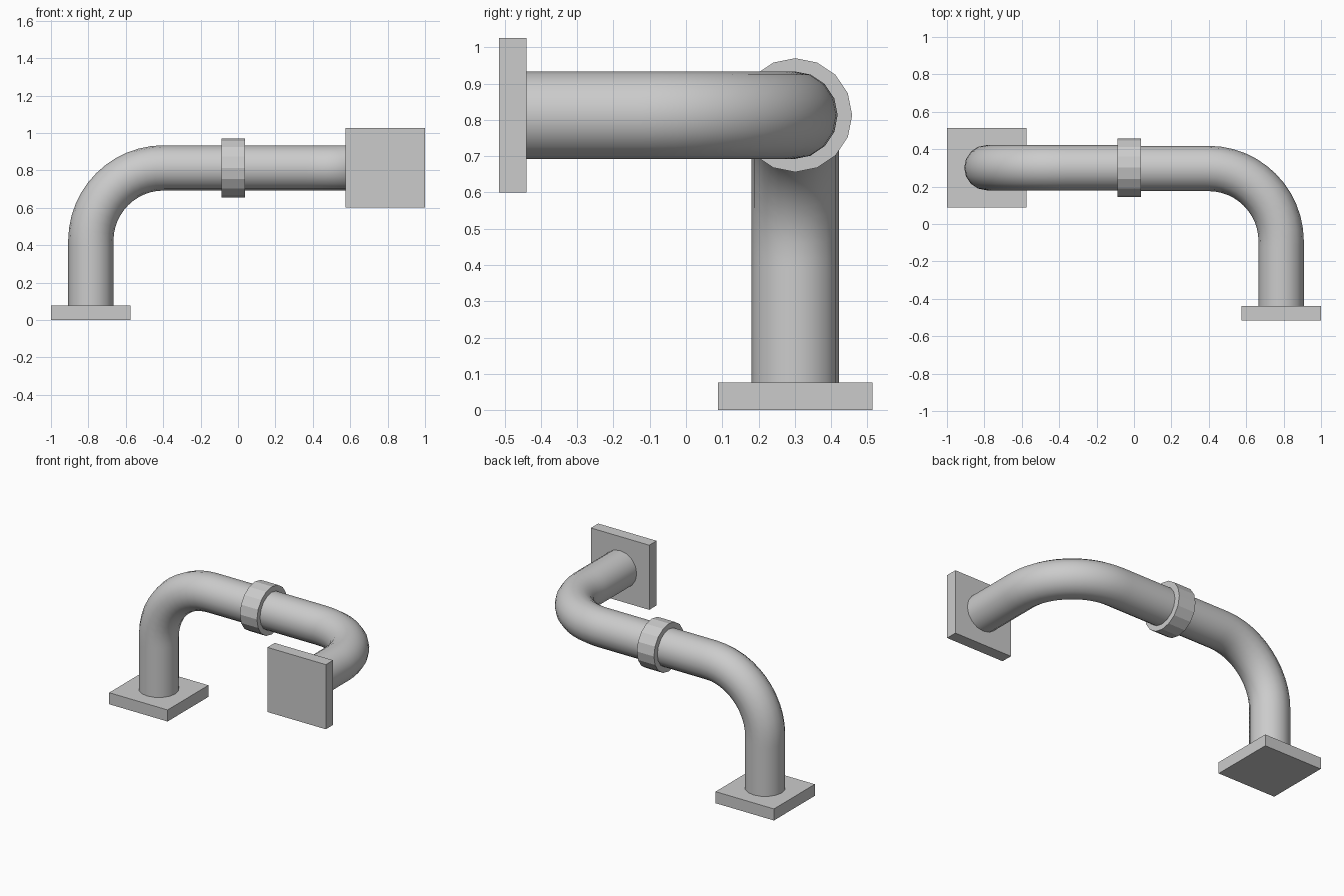
import bpy, bmesh
from math import pi, cos, sin, radians
from mathutils import Vector

if "Cube" in bpy.data.objects:
    bpy.data.objects.remove(bpy.data.objects["Cube"])

R = 0.121          # pipe radius
BEND = 0.39        # bend centreline radius
CY, CZ = 0.301, 0.813
CX = 0.787


def plate(name, loc, size):
    bpy.ops.mesh.primitive_cube_add(size=1, location=loc)
    ob = bpy.context.object
    ob.name = name
    ob.scale = size
    bpy.ops.object.transform_apply(location=False, rotation=False, scale=True)


def elbow_pipe(name, start, corner, end):
    """Straight - quarter bend - straight pipe as a bevelled Bezier curve."""
    a, c, e = Vector(start), Vector(corner), Vector(end)
    d1, d2 = (c - a).normalized(), (e - c).normalized()
    pts = [(a, d1), (c - d1 * BEND, d1), (c + d2 * BEND, d2), (e, d2)]
    cu = bpy.data.curves.new(name, 'CURVE')
    cu.dimensions = '3D'
    cu.bevel_depth = R
    cu.bevel_resolution = 6
    cu.resolution_u = 12
    sp = cu.splines.new('BEZIER')
    sp.bezier_points.add(3)
    k = BEND * 0.5523
    for bp, (p, d) in zip(sp.bezier_points, pts):
        bp.handle_left_type = bp.handle_right_type = 'FREE'
        bp.co = p
        bp.handle_left = p - d * k
        bp.handle_right = p + d * k
    # the end straights are short, so keep their handles inside the segment
    for i, j in ((0, 1), (2, 3)):
        p, q = sp.bezier_points[i], sp.bezier_points[j]
        p.handle_right = p.co.lerp(q.co, 1 / 3)
        q.handle_left = p.co.lerp(q.co, 2 / 3)
    ob = bpy.data.objects.new(name, cu)
    bpy.context.collection.objects.link(ob)
    bpy.ops.object.select_all(action='DESELECT')
    ob.select_set(True)
    bpy.context.view_layer.objects.active = ob
    bpy.ops.object.convert(target='MESH')
    bpy.ops.object.shade_smooth()


def collar(name, x0, x1, r_out, r_in, sides):
    """Flat-shaded ring around the x axis."""
    bm = bmesh.new()
    rings = []
    for i in range(sides):
        t = 2 * pi * i / sides
        rings.append([bm.verts.new((x, CY + r * cos(t), CZ + r * sin(t)))
                      for x, r in ((x0, r_in), (x0, r_out), (x1, r_out), (x1, r_in))])
    for i in range(sides):
        p, q = rings[i], rings[(i + 1) % sides]
        for j in range(4):
            k = (j + 1) % 4
            bm.faces.new((p[j], p[k], q[k], q[j]))
    bmesh.ops.recalc_face_normals(bm, faces=bm.faces)
    me = bpy.data.meshes.new(name)
    bm.to_mesh(me)
    bm.free()
    bpy.context.collection.objects.link(bpy.data.objects.new(name, me))


# Mounting plates
plate("floor_plate", (-CX, CY, 0.038), (0.425, 0.425, 0.076))
plate("front_plate", (CX, -0.477, CZ), (0.425, 0.076, 0.425))

# Two elbow pipes meeting inside the collar
elbow_pipe("upright_pipe", (-CX, CY, 0.04), (-CX, CY, CZ), (-0.025, CY, CZ))
elbow_pipe("forward_pipe", (-0.025, CY - 0.004, CZ), (CX, CY - 0.004, CZ), (CX, -0.477, CZ))

# Joint collar
collar("joint_collar", -0.087, 0.037, 0.157, R - 0.006, 16)
